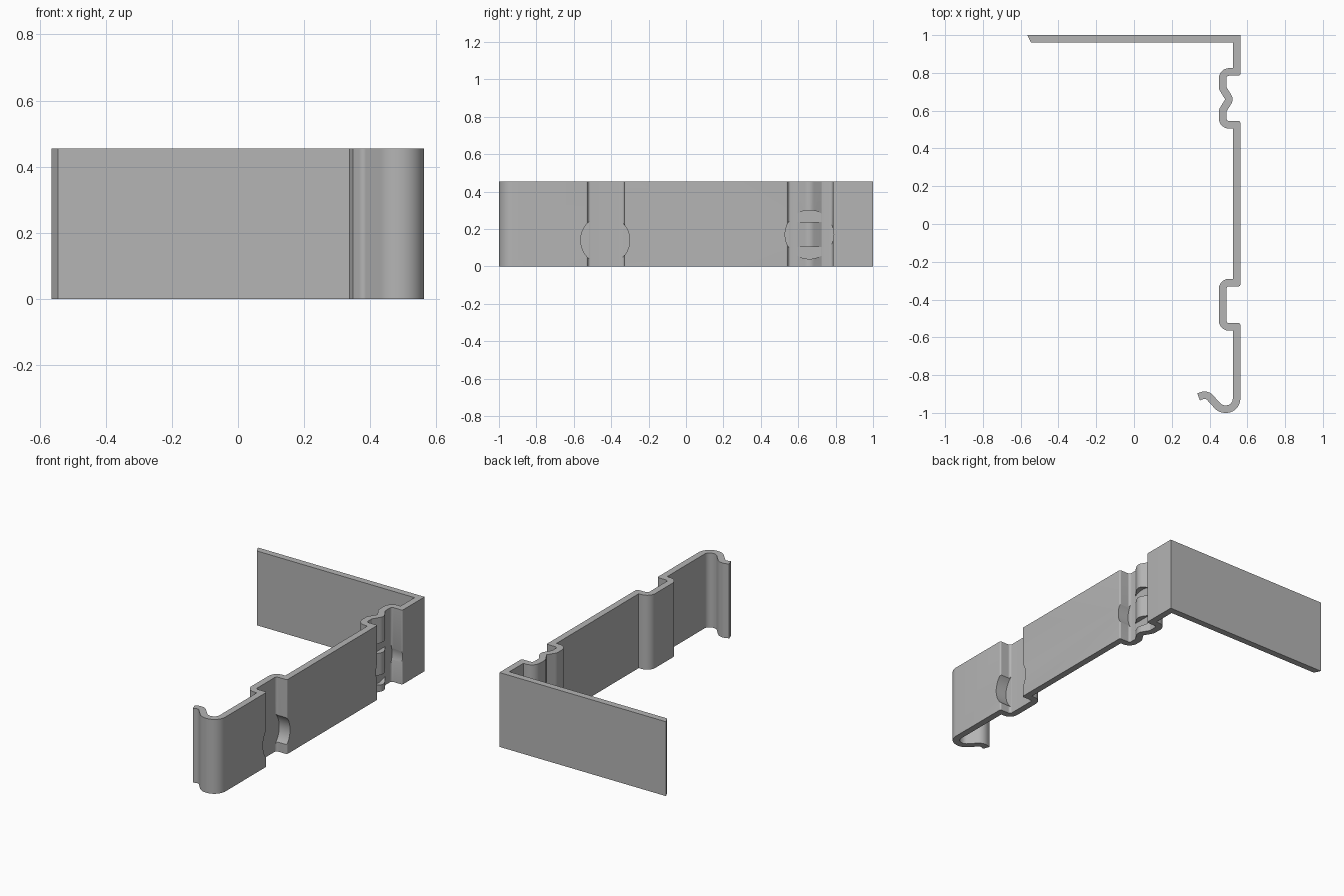
import bpy, bmesh, math
from mathutils import Vector, Matrix

if "Cube" in bpy.data.objects:
    bpy.data.objects.remove(bpy.data.objects["Cube"])

HEIGHT, HALF = 0.455, 0.02
FACE, FLOOR = 0.543, 0.469     # centre lines of the long plate and channel floors
LIP, BEND = -0.01, 0.035       # tight corner and wide corner radii

# Strip centre line with a bend radius at each point: x, y, radius
path = [(-0.555, 0.98, 0), (FACE, 0.98, -HALF)]
path += [(FACE, 0.805, LIP), (FLOOR, 0.805, BEND), (FLOOR, 0.72, 0.025),
         (0.506, 0.66, 0.025), (FLOOR, 0.6, 0.025), (FLOOR, 0.525, BEND), (FACE, 0.525, LIP)]
path += [(FACE, -0.31, LIP), (FLOOR, -0.31, BEND), (FLOOR, -0.545, BEND), (FACE, -0.545, LIP)]
path += [(FACE, -0.98, 0.055), (0.458, -0.98, 0.055), (0.385, -0.9, 0.04), (0.342, -0.915, 0)]


def strip_side(side):
    """Offset the centre line to one side and round its corners."""
    pts = [Vector(p[:2]) for p in path]
    dirs = [(b - a).normalized() for a, b in zip(pts, pts[1:])]
    norms = [Vector((-d.y, d.x)) for d in dirs]
    out = [pts[0] + norms[0] * HALF * side]
    for i in range(1, len(pts) - 1):
        d0, d1, n0, n1 = dirs[i - 1], dirs[i], norms[i - 1], norms[i]
        corner = pts[i] + (n0 + n1) * (HALF * side / (1 + n0.dot(n1)))
        turn = math.copysign(1, d0.x * d1.y - d0.y * d1.x)
        r = path[i][2] - side * turn * HALF
        if r < 0.002:
            out.append(corner)
            continue
        angle = math.acos(max(-1, min(1, d0.dot(d1))))
        start = corner - d0 * r * math.tan(angle / 2)
        centre = start + n0 * turn * r
        steps = max(3, round(angle / math.radians(9)))
        for k in range(steps + 1):
            spin = Matrix.Rotation(turn * angle * k / steps, 2)
            out.append(centre + spin @ (start - centre))
    out.append(pts[-1] + norms[-1] * HALF * side)
    return out


def mesh_object(name, bm):
    bmesh.ops.recalc_face_normals(bm, faces=bm.faces)
    mesh = bpy.data.meshes.new(name)
    bm.to_mesh(mesh)
    bm.free()
    obj = bpy.data.objects.new(name, mesh)
    bpy.context.collection.objects.link(obj)
    return obj


def disc_cutter(name, y, z, radius):
    """Round cutter facing sideways, reaching down to the channel floor."""
    bm = bmesh.new()
    place = Matrix.Translation((0.595, y, z)) @ Matrix.Rotation(math.pi / 2, 4, 'Y')
    bmesh.ops.create_cone(bm, cap_ends=True, segments=72, radius1=radius,
                          radius2=radius, depth=0.21, matrix=place)
    return mesh_object(name, bm)


def subtract(target, cutter):
    mod = target.modifiers.new("cut", 'BOOLEAN')
    mod.operation, mod.solver, mod.object = 'DIFFERENCE', 'EXACT', cutter
    bpy.context.view_layer.objects.active = target
    bpy.ops.object.modifier_apply(modifier=mod.name)
    bpy.data.objects.remove(cutter)


# Bent strip, extruded upward
outer, inner = strip_side(1), strip_side(-1)
outer[0].x, inner[0].x = -0.565, -0.545      # slanted free end
bm = bmesh.new()
base = bm.faces.new([bm.verts.new((p.x, p.y, 0)) for p in outer + inner[::-1]])
top = bmesh.ops.extrude_face_region(bm, geom=[base], use_keep_orig=True)
bmesh.ops.translate(bm, vec=(0, 0, HEIGHT),
                    verts=[v for v in top["geom"] if isinstance(v, bmesh.types.BMVert)])
strip = mesh_object("bent_strip_bracket", bm)

# Round recess across the wide channel
subtract(strip, disc_cutter("wide_recess_cutter", -0.432, 0.14, 0.131))

# Round recess across the ridged channel, leaving the middle of the ridge standing
ridge_cutter = disc_cutter("ridge_recess_cutter", 0.66, 0.17, 0.13)
bm = bmesh.new()
bmesh.ops.create_cube(bm, size=1, matrix=Matrix.Translation((0.6, 0.66, 0.17))
                      @ Matrix.Diagonal((0.5, 0.15, 0.135, 1)))
subtract(ridge_cutter, mesh_object("ridge_keeper", bm))
subtract(strip, ridge_cutter)

# Grey metal
metal = bpy.data.materials.new("grey_metal")
metal.use_nodes = True
grey = (0.46, 0.46, 0.46, 1)
metal.diffuse_color = grey
metal.node_tree.nodes["Principled BSDF"].inputs["Base Color"].default_value = grey
strip.data.materials.clear()
strip.data.materials.append(metal)
for face in strip.data.polygons:
    face.material_index = 0

# Smooth bends with sharp rims
bpy.ops.object.select_all(action='DESELECT')
strip.select_set(True)
bpy.context.view_layer.objects.active = strip
bpy.ops.object.shade_smooth_by_angle(angle=math.radians(30))
